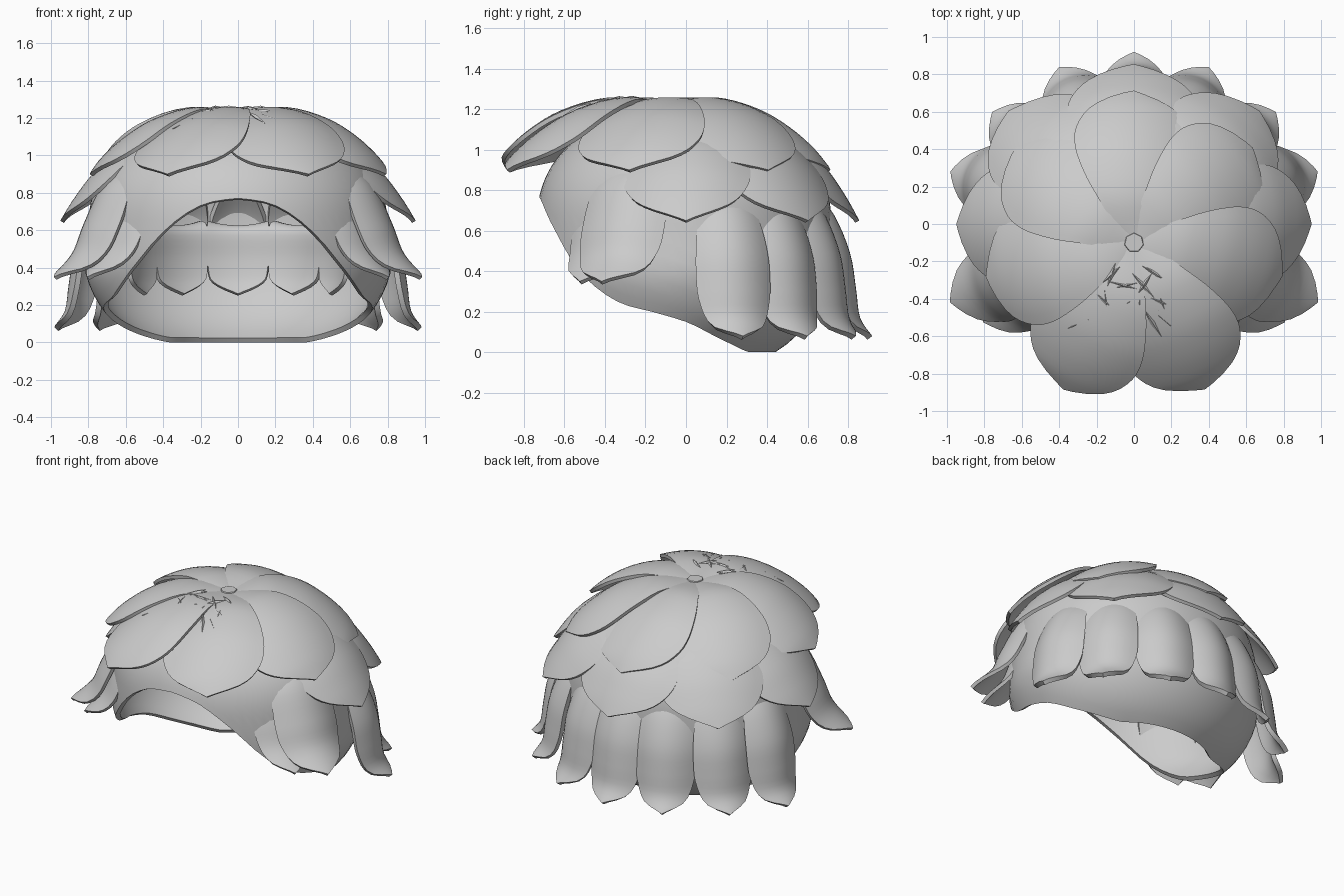
import bpy, bmesh, math, random
from mathutils import Vector

if "Cube" in bpy.data.objects:
    bpy.data.objects.remove(bpy.data.objects["Cube"], do_unlink=True)

random.seed(4)
grey = bpy.data.materials.new("petal grey")
grey.use_nodes = True
grey.diffuse_color = (0.6, 0.6, 0.6, 1)
grey.node_tree.nodes["Principled BSDF"].inputs["Base Color"].default_value = (0.6, 0.6, 0.6, 1)


def smooth_point(points, t):
    """Catmull-Rom point on a list of vectors, t from 0 to 1."""
    last = len(points) - 1
    i = min(int(t * last), last - 1)
    f = t * last - i
    a, b, c, d = (points[max(0, min(last, i + k))] for k in (-1, 0, 1, 2))
    return b + 0.5 * f * ((c - a) + f * ((2 * a - 5 * b + 4 * c - d) + f * (3 * (b - c) + d - a)))


def finish(name, bm, thickness=0):
    mesh = bpy.data.meshes.new(name)
    bm.to_mesh(mesh)
    bm.free()
    mesh.materials.append(grey)
    ob = bpy.data.objects.new(name, mesh)
    bpy.context.collection.objects.link(ob)
    bpy.ops.object.select_all(action="DESELECT")
    ob.select_set(True)
    bpy.context.view_layer.objects.active = ob
    if thickness:
        mod = ob.modifiers.new("thickness", "SOLIDIFY")
        mod.thickness = thickness
        mod.offset = -1
        bpy.ops.object.modifier_apply(modifier=mod.name)
    bpy.ops.object.shade_smooth_by_angle(angle=math.radians(45))


def surface(name, rows, cols, place, thickness):
    """Grid of quads placed by a function of two 0..1 parameters."""
    bm = bmesh.new()
    grid = [[bm.verts.new(place(i / rows, j / cols)) for j in range(cols + 1)] for i in range(rows + 1)]
    for i in range(rows):
        for j in range(cols):
            bm.faces.new((grid[i][j], grid[i + 1][j], grid[i + 1][j + 1], grid[i][j + 1]))
    bmesh.ops.remove_doubles(bm, verts=bm.verts, dist=0.0002)
    finish(name, bm, thickness)


WIDE = [0.2, 0.55, 0.85, 1.0, 0.97, 0.68, 0.0]
LONG = [0.5, 0.78, 0.95, 1.0, 0.95, 0.7, 0.0]


def petal(name, angle, path, half_width, widths=WIDE, scale=1.0, centre=(0, 0),
          squash=1.0, curve=0.7, tilt=0.0, thickness=0.022):
    """Petal following a (radius, height) path, bent across its width."""
    pts = [Vector((r * scale, z)) for r, z in path]
    a = math.radians(angle)
    out, side = Vector((math.cos(a), math.sin(a), 0)), Vector((-math.sin(a), math.cos(a), 0))

    def place(t, u):
        s = u * 2 - 1
        p = smooth_point(pts, t)
        d = (smooth_point(pts, min(1, t + 0.02)) - smooth_point(pts, max(0, t - 0.02))).normalized()
        x = s * half_width * max(0, smooth_point(widths, t))
        lift = -curve * x * x + tilt * s * math.sin(math.pi * t)
        v = out * (p.x - d.y * lift) + side * x
        return Vector((v.x + centre[0], v.y * squash + centre[1], p.y + d.x * lift))

    surface(name, 20, 12, place, thickness)


# Cap: rounded dome with an oblique opening, high at the front
RIM = [0.77, 0.73, 0.59, 0.38, 0.25, 0.2, 0.15, 0.08, 0.03, 0.0, 0.0, 0.0, 0.0]
MID, POWER, RISE, DROP = 0.6, 2.4, 0.59, 0.7


def cap_point(t, u):
    phi = u * 2 * math.pi
    h = smooth_point(RIM, min(u, 1 - u) * 2) - MID
    h /= RISE if h > 0 else DROP
    end = math.acos(math.copysign(abs(h) ** (POWER / 2), h))
    c = math.cos(t * end)
    r = math.sin(t * end) ** (2 / POWER)
    z = math.copysign(abs(c) ** (2 / POWER), c) * (RISE if c > 0 else DROP)
    wide = 0.8 + 0.04 * min(1, max(0, -c * 4))
    deep = 0.74 if math.cos(phi) > 0 else 0.72
    return Vector((wide * r * math.sin(phi), -deep * r * math.cos(phi), max(0, MID + z)))


surface("cap", 24, 72, cap_point, 0.03)

# Top flower: seven broad petals spiralling round the crown
CROWN = (0, -0.1)
top_path = [(0.04, 1.235), (0.25, 1.255), (0.46, 1.2), (0.62, 1.11), (0.75, 1.0), (0.83, 0.9)]
for k in range(7):
    angle = 90 + k * 360 / 7
    front = math.sin(math.radians(angle)) < -0.5
    petal(f"top_petal_{k + 1}", angle, top_path, 0.315, scale=1.05 if front else 0.98,
          centre=CROWN, tilt=0.035, curve=0.75)

# Middle row: five broad petals round the sides and back
middle_path = [(0.35, 1.14), (0.58, 1.06), (0.75, 0.93), (0.87, 0.78), (0.95, 0.65)]
for k in range(5):
    petal(f"middle_petal_{k + 1}", k * 45, middle_path, 0.35, squash=0.9,
          widths=[0.5, 0.85, 1.0, 0.97, 0.68, 0.0], curve=0.75, tilt=0.012)

# Lower row: long rounded petals hanging down with flared tips
lower_path = [(0.62, 0.82), (0.73, 0.68), (0.81, 0.49), (0.84, 0.31), (0.86, 0.17), (0.92, 0.08)]
front_path = [(0.6, 0.98), (0.76, 0.85), (0.87, 0.64), (0.94, 0.48), (1.07, 0.35)]
petal("lower_petal_back", 90, lower_path, 0.19, LONG, curve=2.2, thickness=0.03)
for label, flip in (("left", False), ("right", True)):
    def turned(angle):
        return 180 - angle if flip else angle
    for k, (angle, scale) in enumerate([(64.5, 1.01), (38.3, 1.05), (16, 1.11)]):
        petal(f"lower_petal_{label}_{k + 1}", turned(angle), lower_path, 0.19, LONG,
              scale=scale, curve=2.2, thickness=0.03)
    petal(f"front_petal_{label}", turned(-23), front_path, 0.22, LONG, curve=1.7)
    petal(f"front_side_petal_{label}", turned(-33), front_path, 0.19, LONG, scale=0.9, curve=1.7)

# Inner row: short petals lining the back of the cap
inner_path = [(0.66, 0.6), (0.61, 0.59), (0.61, 0.45), (0.595, 0.33), (0.56, 0.25)]
for k in range(-2, 3):
    petal(f"inner_petal_{k + 3}", 90 + k * 32, inner_path, 0.17,
          [0.95, 1.0, 1.0, 0.97, 0.8, 0.0], curve=0.9)

# Crown button
bm = bmesh.new()
bmesh.ops.create_cone(bm, cap_ends=True, segments=7, radius1=0.06, radius2=0.05, depth=0.02)
bmesh.ops.translate(bm, vec=(*CROWN, 1.232), verts=bm.verts)
finish("crown_button", bm)


# Stamens: slim spikes scattered on the front petals
def crown_height(x, y):
    r = math.hypot(x, y - CROWN[1])
    return 1.255 - 0.8 * max(0, r - 0.2) ** 2


def spike(bm, x, y, angle, length):
    d = Vector((math.cos(angle), math.sin(angle), 0))
    ends = []
    for s in (-0.5, 0.5):
        p = Vector((x, y, 0)) + d * length * s
        ends.append(Vector((p.x, p.y, crown_height(p.x, p.y))))
    rot = (ends[1] - ends[0]).to_track_quat("Z", "Y")
    mid = (ends[0] + ends[1]) / 2
    ring = [bm.verts.new(mid + rot @ Vector((0.013 * math.cos(a), 0.013 * math.sin(a), 0)))
            for a in (k * math.pi / 2 for k in range(4))]
    low, high = (bm.verts.new(e) for e in ends)
    for k in range(4):
        a, b = ring[k], ring[(k + 1) % 4]
        bm.faces.new((a, b, high))
        bm.faces.new((b, a, low))


bm = bmesh.new()
for side in (-1, 1):
    spike(bm, side * 0.24, -0.51, -side * 0.4, 0.25)
    spike(bm, side * 0.1, -0.53, -side * 1.0, 0.18)
    spike(bm, side * 0.19, -0.54, -side * 0.7, 0.17)
    for x, y in [(0.12, -0.27), (0.05, -0.33), (0.15, -0.42), (0.03, -0.42)]:
        for _ in range(2):
            spike(bm, side * x, y, random.uniform(0, math.pi), random.uniform(0.12, 0.19))
finish("stamens", bm)
